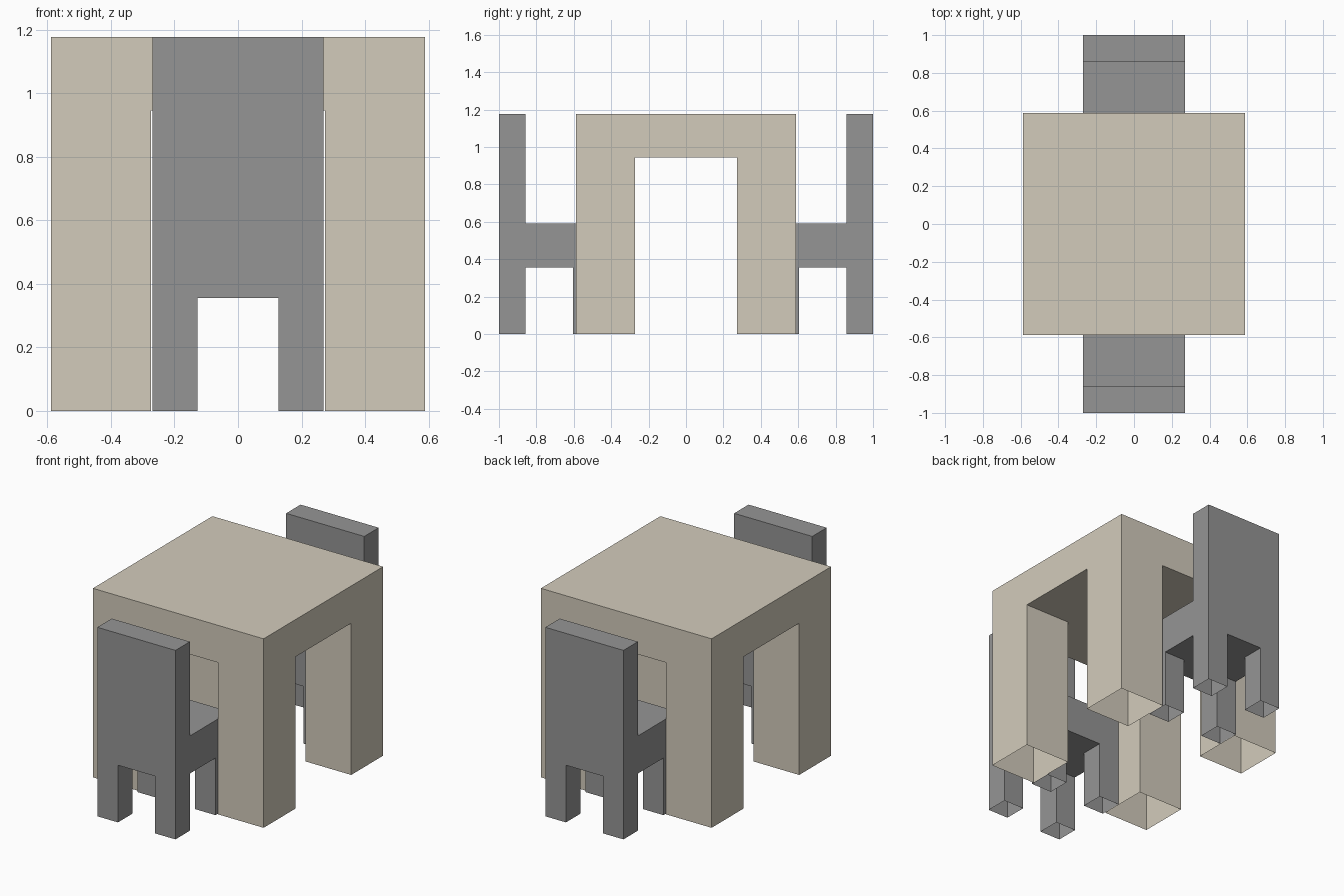
import bpy, bmesh, math
from itertools import product

if "Cube" in bpy.data.objects:
    bpy.data.objects.remove(bpy.data.objects["Cube"])


def material(name, rgb):
    mat = bpy.data.materials.new(name)
    mat.diffuse_color = (*rgb, 1)
    mat.use_nodes = True
    mat.node_tree.nodes["Principled BSDF"].inputs["Base Color"].default_value = mat.diffuse_color
    return mat


def block_shell(name, cuts, filled, mat):
    """Outer skin of the filled cells of a grid, left open on the floor."""
    bm = bmesh.new()
    verts = {}

    def vert(idx):
        if idx not in verts:
            verts[idx] = bm.verts.new([cuts[a][idx[a]] for a in range(3)])
        return verts[idx]

    size = [len(c) - 1 for c in cuts]

    def solid(cell):
        return all(0 <= cell[a] < size[a] for a in range(3)) and filled(*cell)

    for cell in product(*(range(n) for n in size)):
        if not solid(cell):
            continue
        for axis, side in product(range(3), (0, 1)):
            near = list(cell)
            near[axis] += 1 if side else -1
            if solid(near) or near[2] < 0:
                continue
            b, c = (axis + 1) % 3, (axis + 2) % 3
            quad = []
            for db, dc in ((0, 0), (1, 0), (1, 1), (0, 1)):
                idx = list(cell)
                idx[axis] += side
                idx[b] += db
                idx[c] += dc
                quad.append(vert(tuple(idx)))
            bm.faces.new(quad if side else quad[::-1])

    # merge the grid cells into clean flat faces
    bmesh.ops.dissolve_limit(bm, angle_limit=0.01, verts=bm.verts[:], edges=bm.edges[:])
    mesh = bpy.data.meshes.new(name)
    bm.to_mesh(mesh)
    bm.free()
    mesh.materials.append(mat)
    obj = bpy.data.objects.new(name, mesh)
    bpy.context.collection.objects.link(obj)
    return obj


beige = material("beige", (0.65, 0.60, 0.50))
grey = material("grey", (0.30, 0.30, 0.30))

# Table: thick top on four hollow corner legs
span = (-0.588, -0.274, 0.274, 0.588)
block_shell("table", (span, span, (0, 0.945, 1.177)),
            lambda i, j, k: k == 1 or (i != 1 and j != 1), beige)

# Chairs: four legs, thick seat, tall back; one at each end of the table
chair_cuts = ((-0.269, -0.127, 0.127, 0.269),
              (0.463, 0.605, 0.858, 1.0),
              (0, 0.356, 0.59, 1.177))


def chair_cell(i, j, k):
    return (i != 1 and j != 1, True, j == 2)[k]


for name, turn in (("back_chair", 0), ("front_chair", math.pi)):
    chair = block_shell(name, chair_cuts, chair_cell, grey)
    chair.rotation_euler.z = turn
